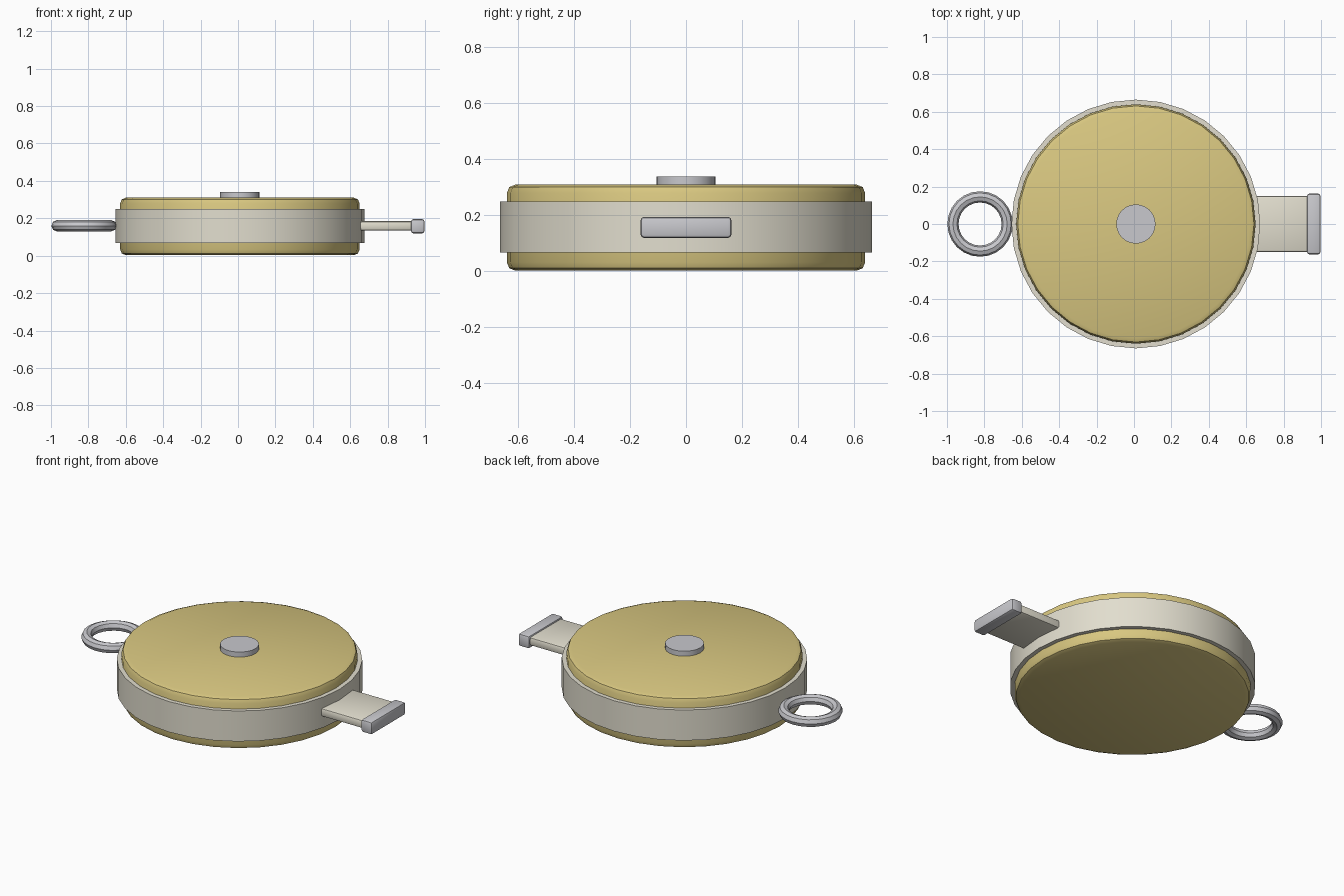
import bpy, math

if "Cube" in bpy.data.objects:
    bpy.data.objects.remove(bpy.data.objects["Cube"])

CX = 0.01  # centre of the round body


def material(name, rgb):
    m = bpy.data.materials.new(name)
    m.diffuse_color = (*rgb, 1)
    m.use_nodes = True
    m.node_tree.nodes["Principled BSDF"].inputs["Base Color"].default_value = m.diffuse_color
    return m


GOLD = material("yellow_case", (0.70, 0.58, 0.22))
CREAM = material("cream_tape", (0.76, 0.73, 0.62))
STEEL = material("steel", (0.58, 0.58, 0.61))


def finish(name, mat, bevel=0, segments=2):
    o = bpy.context.object
    o.name = name
    o.data.materials.append(mat)
    bpy.ops.object.transform_apply(location=False, rotation=False, scale=True)
    if bevel:
        b = o.modifiers.new("bevel", "BEVEL")
        b.width, b.segments = bevel, segments
        b.limit_method = "ANGLE"
        b.angle_limit = math.radians(40)
        bpy.ops.object.modifier_apply(modifier="bevel")
    bpy.ops.object.shade_smooth_by_angle(angle=math.radians(35))
    return o


def disc(name, mat, r, z0, z1, sides, bevel=0, segments=2):
    bpy.ops.mesh.primitive_cylinder_add(vertices=sides, radius=r, depth=z1 - z0,
                                        location=(CX, 0, (z0 + z1) / 2))
    return finish(name, mat, bevel, segments)


def box(name, mat, x, y, z, bevel=0, segments=2):
    bpy.ops.mesh.primitive_cube_add(size=1, location=[sum(a) / 2 for a in (x, y, z)])
    bpy.context.object.scale = [a[1] - a[0] for a in (x, y, z)]
    return finish(name, mat, bevel, segments)


# Round case, side band and centre button
disc("case", GOLD, 0.64, 0.003, 0.31, 32, 0.03, 2)
disc("side_band", CREAM, 0.665, 0.067, 0.249, 32)
disc("centre_button", STEEL, 0.105, 0.29, 0.34, 24)

# Tape and its end hook
box("tape", CREAM, (0.6, 0.95), (-0.15, 0.15), (0.135, 0.185), 0.012)
box("tape_end", STEEL, (0.925, 0.997), (-0.162, 0.162), (0.12, 0.195), 0.012)

# Carrying ring
bpy.ops.mesh.primitive_torus_add(major_segments=24, minor_segments=8, major_radius=0.145,
                                 minor_radius=0.03, location=(-0.823, 0, 0.16))
finish("carry_ring", STEEL)
